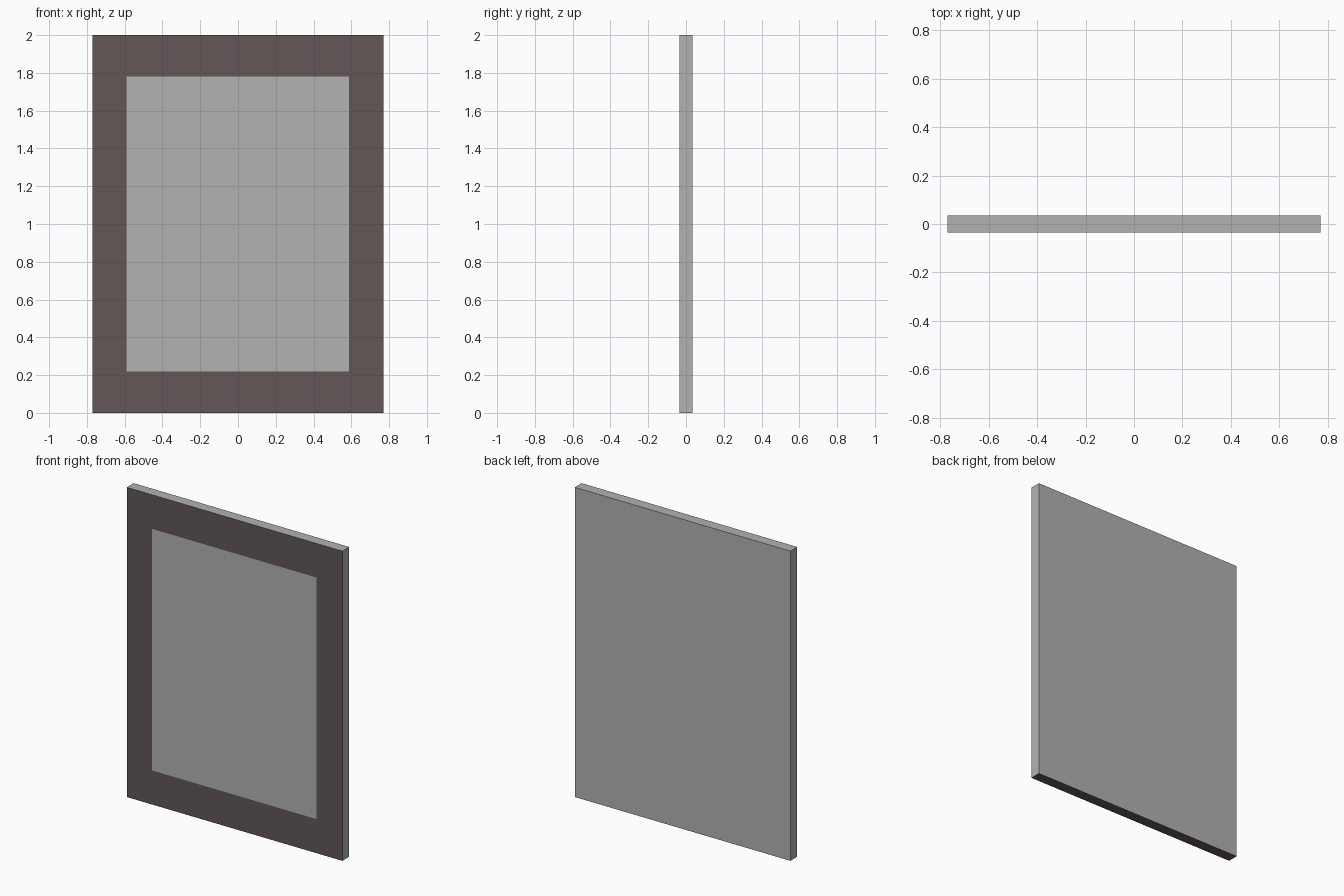
import bpy, bmesh

if "Cube" in bpy.data.objects:
    bpy.data.objects.remove(bpy.data.objects["Cube"])

W, D, H = 0.77, 0.035, 2.0        # half width, half depth, height
IX0, IX1, IZ0, IZ1 = -0.59, 0.587, 0.22, 1.78   # inner pane limits


def material(name, rgb):
    m = bpy.data.materials.new(name)
    m.diffuse_color = (*rgb, 1.0)
    m.use_nodes = True
    m.node_tree.nodes["Principled BSDF"].inputs["Base Color"].default_value = m.diffuse_color
    return m


grey = material("light grey", (0.445, 0.445, 0.445))
brown = material("dark brown", (0.122, 0.095, 0.093))

# Panel slab
bm = bmesh.new()
bmesh.ops.create_cube(bm, size=1)
for v in bm.verts:
    v.co = (v.co.x * 2 * W, v.co.y * 2 * D, (v.co.z + 0.5) * H)

# Inset the front face to cut the flat border around the pane
front = min(bm.faces, key=lambda f: f.calc_center_median().y)
bmesh.ops.inset_region(bm, faces=[front], thickness=0.18)
for v in front.verts:
    v.co.x = IX0 if v.co.x < 0 else IX1
    v.co.z = IZ0 if v.co.z < H / 2 else IZ1

# Border and underside are brown, everything else grey
bm.normal_update()
for f in bm.faces:
    border = f.normal.y < -0.9 and f is not front
    f.material_index = 1 if border or f.normal.z < -0.9 else 0

mesh = bpy.data.meshes.new("framed_panel")
bm.to_mesh(mesh)
bm.free()
mesh.materials.append(grey)
mesh.materials.append(brown)
bpy.context.collection.objects.link(bpy.data.objects.new("framed_panel", mesh))
